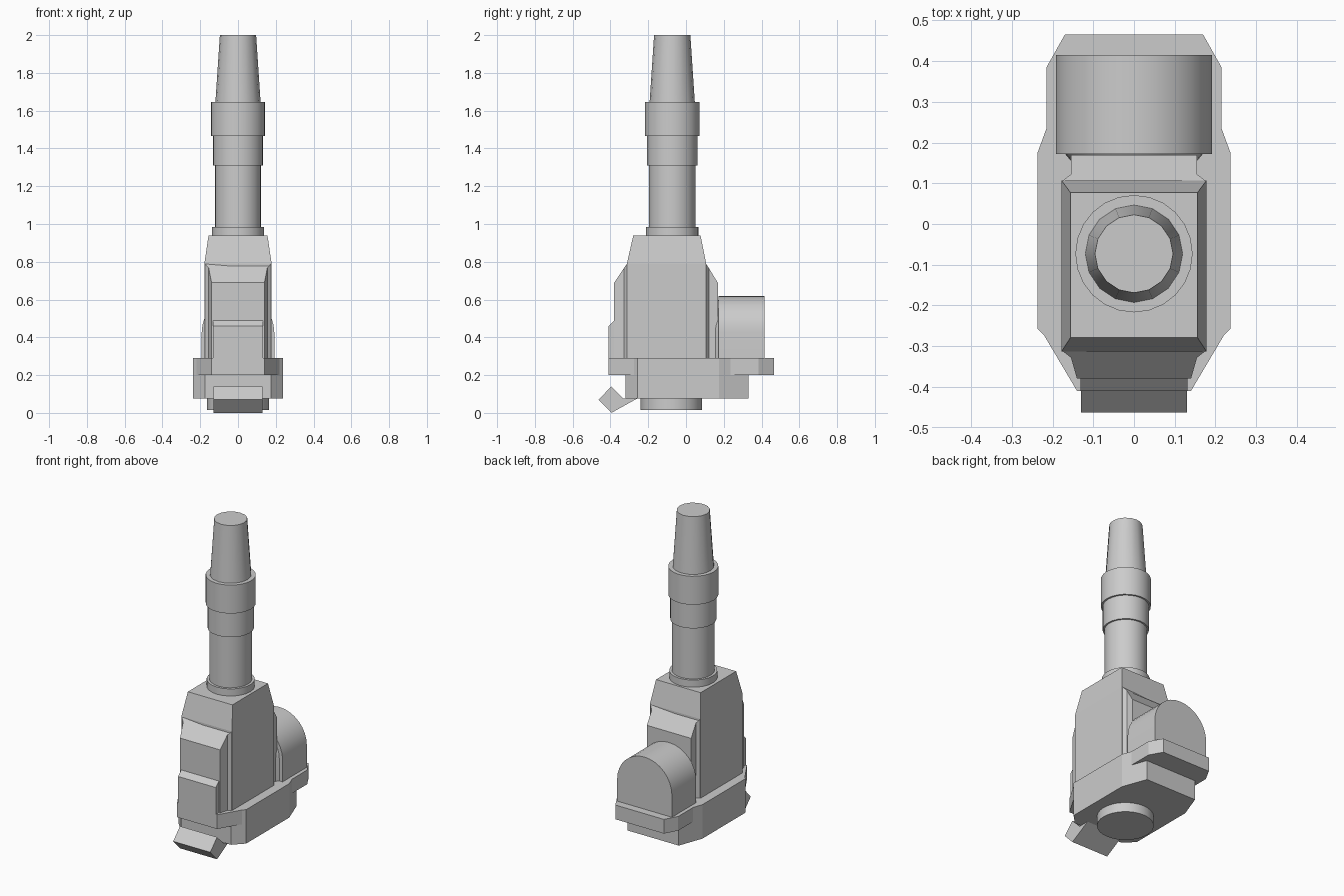
import bpy, bmesh, math

cube = bpy.data.objects.get("Cube")
if cube:
    bpy.data.objects.remove(cube, do_unlink=True)

GREY = (0.6, 0.6, 0.6, 1)
grey = bpy.data.materials.new("plain grey")
grey.use_nodes = True
grey.diffuse_color = GREY
grey.node_tree.nodes["Principled BSDF"].inputs["Base Color"].default_value = GREY


def finish(name, bm, smooth=False):
    bmesh.ops.recalc_face_normals(bm, faces=bm.faces)
    mesh = bpy.data.meshes.new(name)
    bm.to_mesh(mesh)
    bm.free()
    mesh.materials.append(grey)
    ob = bpy.data.objects.new(name, mesh)
    bpy.context.collection.objects.link(ob)
    if smooth:
        bpy.ops.object.select_all(action='DESELECT')
        ob.select_set(True)
        bpy.context.view_layer.objects.active = ob
        bpy.ops.object.shade_smooth_by_angle(angle=math.radians(30))
    return ob


def loft(name, rings, smooth=False):
    """Skin matching closed rings and cap both ends."""
    bm = bmesh.new()
    loops = [[bm.verts.new(p) for p in ring] for ring in rings]
    n = len(loops[0])
    for a, b in zip(loops, loops[1:]):
        for i in range(n):
            j = (i + 1) % n
            bm.faces.new((a[i], a[j], b[j], b[i]))
    bm.faces.new(loops[0])
    bm.faces.new(loops[-1])
    return finish(name, bm, smooth)


def plan_prism(name, half, z0, top):
    """Extrude a mirrored plan upward; top maps y to a height."""
    plan = half + [(-x, y) for x, y in reversed(half)]
    return loft(name, [[(x, y, z0) for x, y in plan],
                       [(x, y, top(y)) for x, y in plan]])


def side_prism(name, profile, hw):
    return loft(name, [[(s * hw, y, z) for y, z in profile] for s in (-1, 1)])


def round_part(name, y, rings, sides):
    return loft(name, [[(r * math.cos(2 * math.pi * i / sides),
                         y + r * math.sin(2 * math.pi * i / sides), z)
                        for i in range(sides)] for r, z in rings], True)


def arch(name, hw, y0, y1, z0, z_top, hw_back=None):
    """Block with a half-round top, running along y."""
    rings = []
    for y, w in ((y0, hw), (y1, hw_back or hw)):
        steps = [math.pi * i / 16 for i in range(17)]
        rings.append([(w, y, z0)] + [(w * math.cos(a), y, z_top - hw + w * math.sin(a))
                                     for a in steps] + [(-w, y, z0)])
    return loft(name, rings, True)


# Base plate with its front and rear ledges
plan_prism("base_plate", [(0.175, -0.32), (0.237, -0.257), (0.237, 0.175), (0.18, 0.33)],
           0.075, lambda y: 0.29)
plan_prism("front_ledge", [(0.14, -0.41), (0.22, -0.275), (0.2, -0.2)], 0.2, lambda y: 0.29)
plan_prism("rear_ledge", [(0.215, 0.2), (0.215, 0.385), (0.17, 0.465)], 0.2, lambda y: 0.29)

# Foot and tilted front toe
round_part("foot", -0.077, [(0.163, 0.015), (0.163, 0.075)], 32)
side_prism("front_toe", [(-0.463, 0.07), (-0.395, 0.14), (-0.33, 0.075),
                         (-0.26, 0.075), (-0.395, 0)], 0.13)

# Main housing, tapered at the top
def box_ring(hw, y0, y1, z):
    return [(-hw, y0, z), (hw, y0, z), (hw, y1, z), (-hw, y1, z)]

loft("housing", [box_ring(0.178, -0.313, 0.107, 0.29),
                 box_ring(0.178, -0.313, 0.107, 0.79),
                 box_ring(0.156, -0.279, 0.077, 0.94)])

# Sloped bulges on the front and rear of the housing
plan_prism("front_bulge", [(0.14, -0.38), (0.155, -0.328), (0.176, -0.312), (0.17, -0.29)],
           0.29, lambda y: 0.79 + min(0, (y + 0.313) * 1.5))
side_prism("front_step", [(-0.37, 0.29), (-0.41, 0.29), (-0.41, 0.46),
                          (-0.38, 0.49), (-0.37, 0.49)], 0.132)
plan_prism("rear_bulge", [(0.17, 0.09), (0.176, 0.106), (0.155, 0.122), (0.155, 0.17)],
           0.29, lambda y: 0.79 - max(0, (y - 0.107) * 1.65))

# Rounded rear drum with a flared collar
arch("rear_drum", 0.192, 0.172, 0.415, 0.29, 0.62)
arch("drum_collar", 0.155, 0.155, 0.173, 0.29, 0.585, 0.17)

# Barrel, sleeves and tapered tip
BARREL_Y = -0.073
round_part("barrel_seat", BARREL_Y, [(0.138, 0.93), (0.138, 0.985)], 24)
round_part("barrel", BARREL_Y, [(0.123, 0.98), (0.123, 1.32)], 24)
round_part("lower_sleeve", BARREL_Y, [(0.133, 1.31), (0.133, 1.47)], 24)
round_part("upper_sleeve", BARREL_Y, [(0.144, 1.465), (0.144, 1.645)], 24)
round_part("tip", BARREL_Y, [(0.12, 1.64), (0.096, 2.0)], 16)
